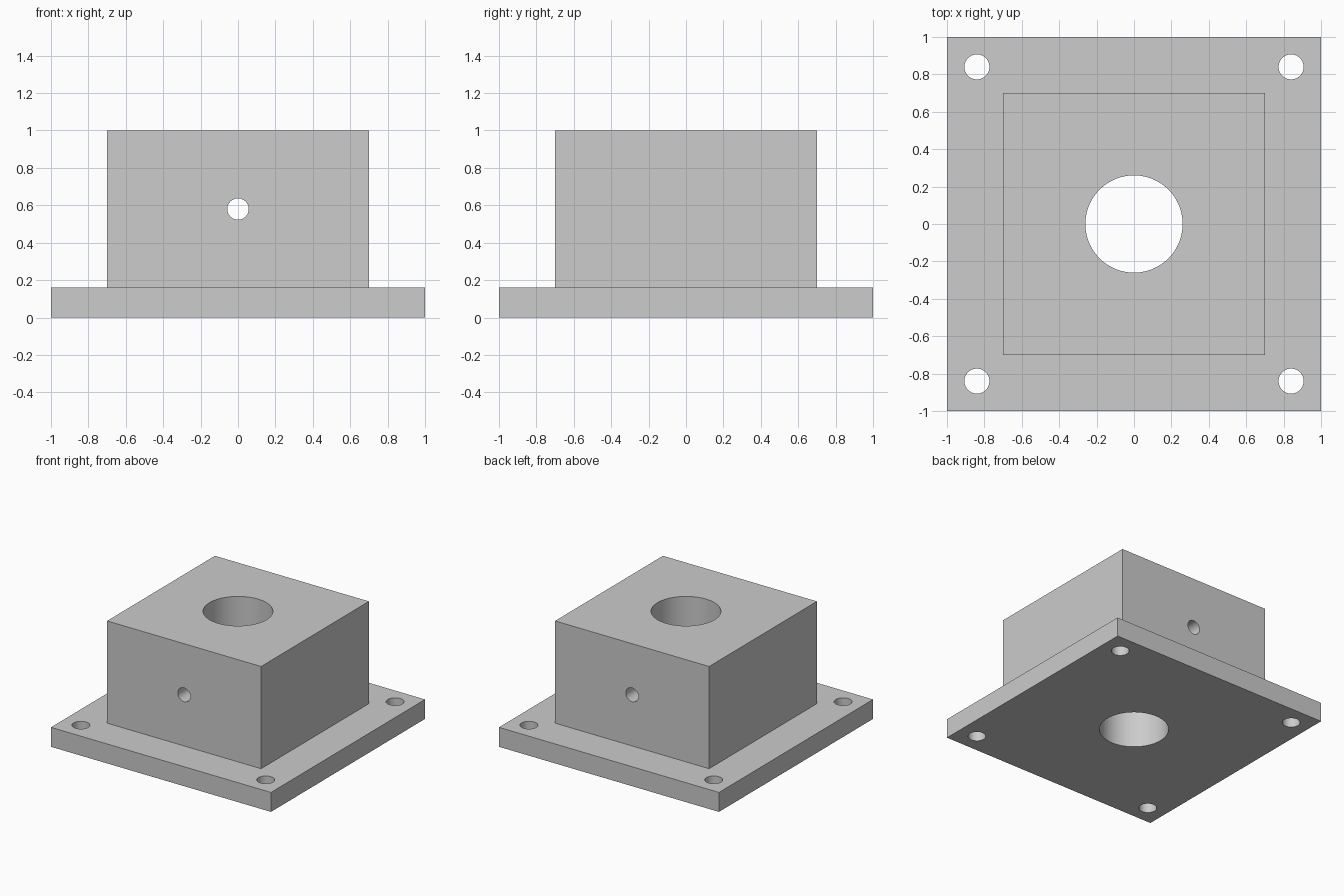
import bpy, bmesh, math

if "Cube" in bpy.data.objects:
    bpy.data.objects.remove(bpy.data.objects["Cube"])

grey = bpy.data.materials.new("plain_grey")
grey.diffuse_color = (0.604, 0.604, 0.604, 1)
grey.use_nodes = True
grey.node_tree.nodes["Principled BSDF"].inputs["Base Color"].default_value = grey.diffuse_color

# Flanged body: square plate whose top is inset and raised into a block
bm = bmesh.new()
bmesh.ops.create_cube(bm, size=1)
for v in bm.verts:
    v.co = (v.co.x * 2, v.co.y * 2, (v.co.z + 0.5) * 0.16)
top = max(bm.faces, key=lambda f: f.calc_center_median().z)
bmesh.ops.inset_region(bm, faces=[top], thickness=0.3, use_even_offset=True)
for v in top.verts:
    v.co.x = math.copysign(0.7, v.co.x)
    v.co.y = math.copysign(0.7, v.co.y)
raised = bmesh.ops.extrude_face_region(bm, geom=[top])
bmesh.ops.translate(bm, vec=(0, 0, 0.84),
                    verts=[g for g in raised["geom"] if isinstance(g, bmesh.types.BMVert)])
if top.is_valid:
    bmesh.ops.delete(bm, geom=[top], context='FACES')
bmesh.ops.recalc_face_normals(bm, faces=bm.faces)
mesh = bpy.data.meshes.new("flanged_block")
bm.to_mesh(mesh)
bm.free()
body = bpy.data.objects.new("flanged_block", mesh)
bpy.context.collection.objects.link(body)
mesh.materials.append(grey)


def drill(radius, location, rotation=(0, 0, 0), sides=64):
    """Cut a round through hole in the body."""
    bpy.ops.mesh.primitive_cylinder_add(vertices=sides, radius=radius, depth=3,
                                        location=location, rotation=rotation)
    cutter = bpy.context.object
    cutter.name = "hole_cutter"
    cutter.hide_render = True
    cutter.data.materials.append(grey)
    bpy.context.view_layer.objects.active = body
    mod = body.modifiers.new("hole", 'BOOLEAN')
    mod.operation = 'DIFFERENCE'
    mod.solver = 'EXACT'
    mod.object = cutter
    bpy.ops.object.modifier_apply(modifier=mod.name)
    bpy.data.objects.remove(cutter)


# Central bore, corner bolt holes, front-to-back cross hole
drill(0.26, (0, 0, 0.5), sides=96)
for x in (-0.84, 0.84):
    for y in (-0.84, 0.84):
        drill(0.067, (x, y, 0))
drill(0.057, (0, 0, 0.58), (math.pi / 2, 0, 0))

# Smooth bores, sharp edges
bpy.ops.object.select_all(action='DESELECT')
body.select_set(True)
bpy.context.view_layer.objects.active = body
bpy.ops.object.shade_smooth_by_angle(angle=math.radians(30))
